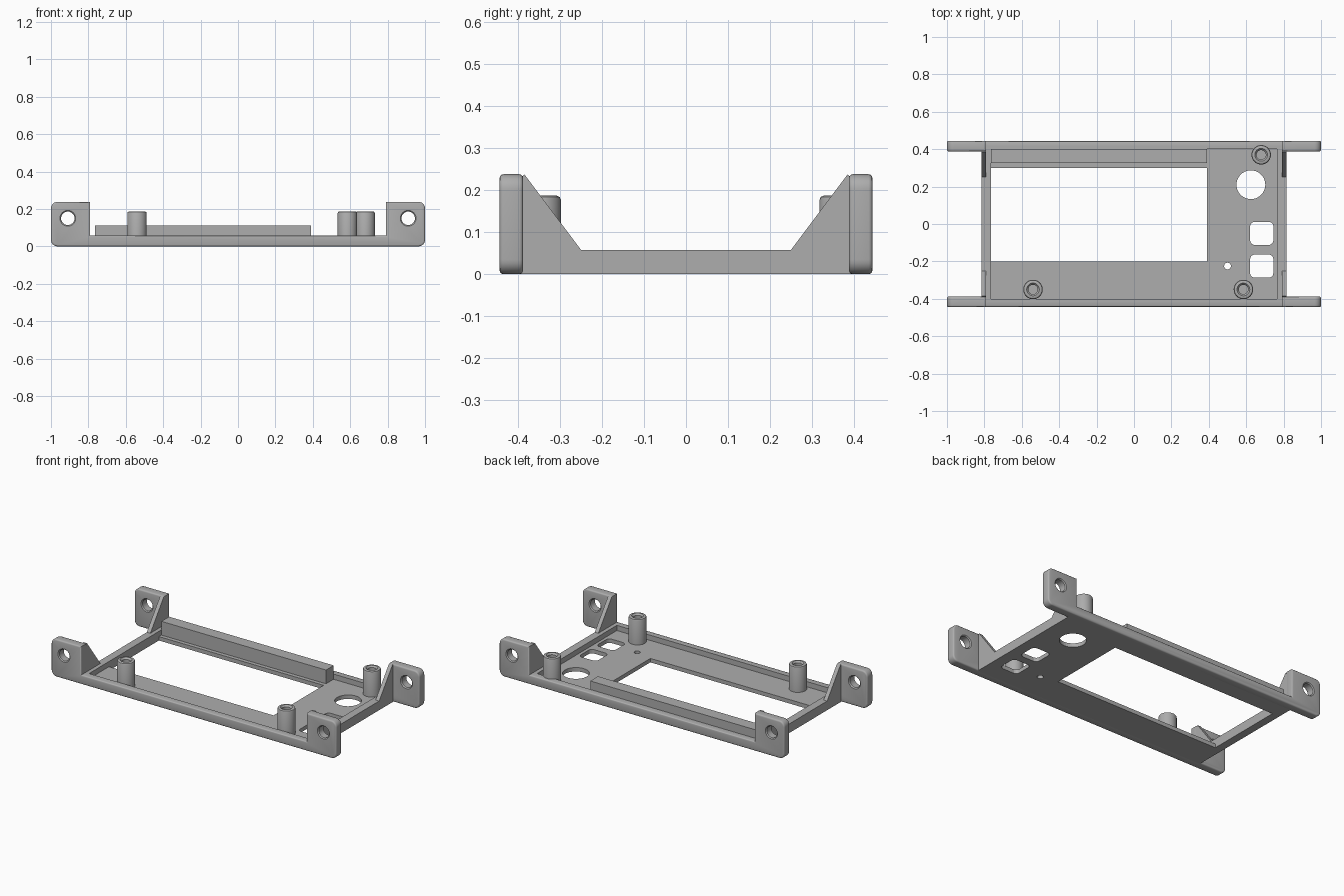
import bpy, bmesh, math
from mathutils import Matrix, Vector

cube = bpy.data.objects.get("Cube")
if cube:
    bpy.data.objects.remove(cube, do_unlink=True)

grey = bpy.data.materials.new("grey plastic")
grey.use_nodes = True
grey.diffuse_color = (0.42, 0.42, 0.42, 1)
grey.node_tree.nodes["Principled BSDF"].inputs["Base Color"].default_value = grey.diffuse_color

FLOOR, RIM, TOP = 0.025, 0.058, 0.238
Y_IN, Y_OUT = 0.388, 0.444


def finish(bm, name):
    bmesh.ops.recalc_face_normals(bm, faces=bm.faces)
    mesh = bpy.data.meshes.new(name)
    bm.to_mesh(mesh)
    bm.free()
    mesh.materials.append(grey)
    ob = bpy.data.objects.new(name, mesh)
    bpy.context.collection.objects.link(ob)
    return ob


def box(name, x0, x1, y0, y1, z0, z1):
    bm = bmesh.new()
    bmesh.ops.create_cube(bm, size=1)
    for v in bm.verts:
        v.co = Vector((x0 if v.co.x < 0 else x1, y0 if v.co.y < 0 else y1, z0 if v.co.z < 0 else z1))
    return finish(bm, name)


def prism(name, points, depth, bevel=0):
    """Extrude a closed 3D outline along depth, optionally rounding both rims."""
    bm = bmesh.new()
    face = bm.faces.new([bm.verts.new(p) for p in points])
    ext = bmesh.ops.extrude_face_region(bm, geom=[face])["geom"]
    moved = [g for g in ext if isinstance(g, bmesh.types.BMVert)]
    bmesh.ops.translate(bm, verts=moved, vec=depth)
    bmesh.ops.recalc_face_normals(bm, faces=bm.faces)
    if bevel:
        caps = [f for f in bm.faces if len(f.verts) == len(points)]
        rims = list({e for f in caps for e in f.edges})
        bmesh.ops.bevel(bm, geom=rims, offset=bevel, segments=3, profile=0.5, affect='EDGES')
    return finish(bm, name)


def lathe(name, profile, matrix):
    """Spin (radius, height) points around z, then place."""
    bm = bmesh.new()
    verts = [bm.verts.new((r, 0, z)) for r, z in profile]
    edges = [bm.edges.new(pair) for pair in zip(verts, verts[1:])]
    bmesh.ops.spin(bm, geom=verts + edges, axis=(0, 0, 1), cent=(0, 0, 0),
                   angle=math.tau, steps=40)
    bmesh.ops.remove_doubles(bm, verts=bm.verts, dist=1e-5)
    bmesh.ops.transform(bm, matrix=matrix, verts=bm.verts)
    return finish(bm, name)


def cut(target, cutters):
    for c in cutters:
        mod = target.modifiers.new("cut", 'BOOLEAN')
        mod.operation, mod.solver, mod.object = 'DIFFERENCE', 'EXACT', c
        c.hide_render = True
        c.hide_set(True)


def rounded(x, z, dx, dz, r):
    """Arc for a convex corner; dx, dz point outward, runs from the x side to the z side."""
    return [(x - dx * r * (1 - math.cos(a)), z - dz * r * (1 - math.sin(a)))
            for a in (math.pi / 2 * i / 6 for i in range(7))]


# Shared pocket that hollows the tray and thins the rails
pocket = box("pocket_cutter", -0.765, 0.765, -0.4, 0.4, FLOOR, 0.3)

# Tray: floor with rim, window, dial hole, button holes and pin hole
tray = box("tray", -0.815, 0.815, -0.42, 0.42, 0, RIM)
holes = [pocket, box("window_cutter", -0.765, 0.39, -0.2, 0.3, -0.1, 0.1)]
for name, x, y, r in (("dial_cutter", 0.625, 0.21, 0.077), ("pin_cutter", 0.5, -0.225, 0.018)):
    holes.append(lathe(name, [(0, -0.1), (r, -0.1), (r, 0.1), (0, 0.1)],
                       Matrix.Translation((x, y, 0))))
for y in (-0.05, -0.225):
    h, r = 0.062, 0.025
    outline = (rounded(h, h, 1, 1, r) + rounded(-h, h, -1, 1, r)[::-1]
               + rounded(-h, -h, -1, -1, r) + rounded(h, -h, 1, -1, r)[::-1])
    holes.append(prism("button_cutter", [(0.683 + a, y + b, -0.1) for a, b in outline], (0, 0, 0.2)))
cut(tray, holes)
parts = [tray]

# Side rails with raised mounting ears
half = rounded(1, 0, 1, -1, 0.035)[::-1] + rounded(1, TOP, 1, 1, 0.035) + [(0.79, TOP), (0.79, RIM)]
outline = half + [(-x, z) for x, z in reversed(half)]
for side, label in ((-1, "front"), (1, "back")):
    rail = prism(label + "_rail", [(x, side * Y_IN, z) for x, z in outline],
                 (0, side * (Y_OUT - Y_IN), 0), bevel=0.009)
    drills = [pocket]
    for x in (-0.91, 0.91):
        place = Matrix.Translation((x, side * (Y_IN + Y_OUT) / 2, 0.15)) @ Matrix.Rotation(math.pi / 2, 4, 'X')
        drills.append(lathe("ear_hole_cutter", [(0, -0.04), (0.054, -0.04), (0.036, -0.022),
                                                (0.036, 0.022), (0.054, 0.04), (0, 0.04)], place))
    cut(rail, drills)
    parts.append(rail)

    # Gussets bracing the ears from the end walls
    for x, end in ((-0.815, "right"), (0.79, "left")):
        tri = [(0.25, RIM), (0.385, TOP), (0.4, 0.22), (0.4, RIM)]
        parts.append(prism(f"{label}_{end}_gusset", [(x, side * y, z) for y, z in tri], (0.025, 0, 0)))

# Rib along the back of the window
parts.append(box("display_rib", -0.765, 0.39, 0.325, 0.402, 0.01, 0.112))

# Screw bosses with countersunk blind holes
boss = [(0.052, 0.01), (0.052, 0.177), (0.049, 0.184), (0.042, 0.187), (0.034, 0.187),
        (0.025, 0.177), (0.025, 0.04), (0, 0.04)]
for i, (x, y) in enumerate(((0.68, 0.37), (-0.54, -0.35), (0.585, -0.35))):
    parts.append(lathe(f"screw_boss_{i + 1}", boss, Matrix.Translation((x, y, 0))))

# Smooth the curves, keep the edges crisp
bpy.ops.object.select_all(action='DESELECT')
for ob in parts:
    ob.select_set(True)
bpy.context.view_layer.objects.active = tray
bpy.ops.object.shade_smooth_by_angle(angle=math.radians(35))
